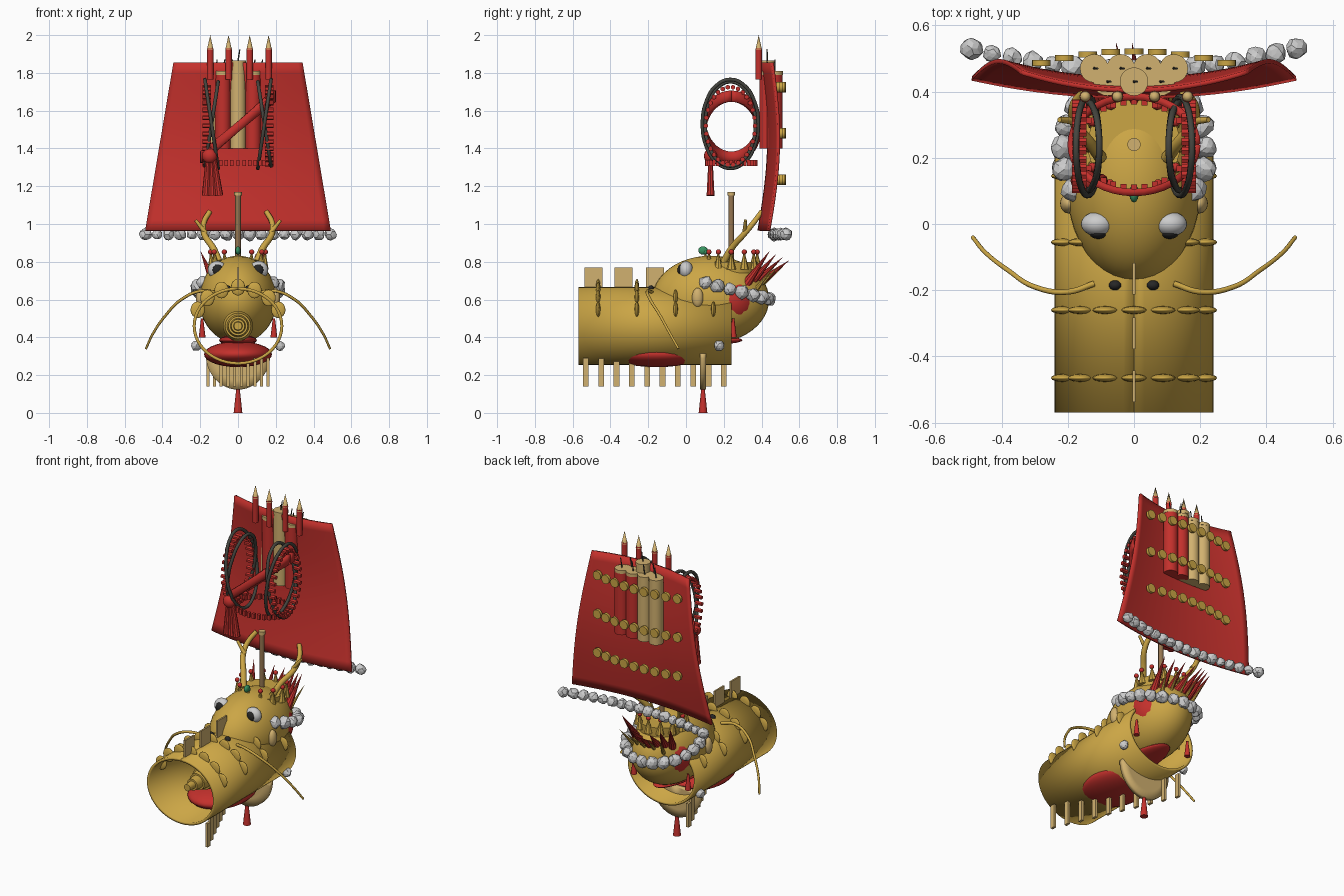
import bpy, random
from math import sin, cos, pi, radians
from mathutils import Vector

if "Cube" in bpy.data.objects:
    bpy.data.objects.remove(bpy.data.objects["Cube"])
random.seed(4)

def mat(name, c):
    m = bpy.data.materials.new(name)
    m.diffuse_color = (*c, 1)
    m.use_nodes = True
    m.node_tree.nodes["Principled BSDF"].inputs["Base Color"].default_value = m.diffuse_color
    return m
GOLD = mat("gold", (.6, .38, .06)); RED = mat("red", (.55, .03, .025)); TAN = mat("tan", (.64, .44, .16))
WHITE = mat("white", (.8, .8, .8)); BLACK = mat("black", (.02, .02, .02)); DARK = mat("dark_cord", (.06, .06, .05))
BROWN = mat("wood", (.3, .18, .08)); GREEN = mat("green", (.04, .3, .12))

def done(name, m, smooth=True):
    o = bpy.context.object
    o.name = name
    o.data.materials.append(m)
    if smooth:
        bpy.ops.object.shade_smooth_by_angle(angle=radians(35))
    return o

def ball(name, p, s, m, seg=24, rings=14):
    bpy.ops.mesh.primitive_uv_sphere_add(segments=seg, ring_count=rings, radius=1, location=p)
    bpy.context.object.scale = s if isinstance(s, tuple) else (s, s, s)
    return done(name, m)

def rod(name, a, b, r1, r2, m, n=12):
    a, b = Vector(a), Vector(b)
    d = b - a
    bpy.ops.mesh.primitive_cone_add(vertices=n, radius1=r1, radius2=r2, depth=d.length, location=(a + b) / 2,
                                    rotation=d.to_track_quat('Z', 'Y').to_euler())
    return done(name, m)

def box(name, p, s, m):
    bpy.ops.mesh.primitive_cube_add(size=1, location=p)
    bpy.context.object.scale = s
    return done(name, m, False)

def fluff(name, p, r):
    # lumpy faceted tuft
    bpy.ops.mesh.primitive_ico_sphere_add(subdivisions=2, radius=r, location=p)
    for v in bpy.context.object.data.vertices:
        v.co *= random.uniform(.86, 1.08)
    return done(name, WHITE, False)

def tube(name, pts, r, m, taper=1, cyclic=False):
    c = bpy.data.curves.new(name, 'CURVE')
    c.dimensions = '3D'
    c.bevel_depth, c.bevel_resolution, c.resolution_u = r, 2, 6
    c.use_fill_caps = True
    s = c.splines.new('BEZIER')
    s.bezier_points.add(len(pts) - 1)
    for i, (b, p) in enumerate(zip(s.bezier_points, pts)):
        b.co = p
        b.handle_left_type = b.handle_right_type = 'AUTO'
        b.radius = 1 + (taper - 1) * i / (len(pts) - 1)
    s.use_cyclic_u = cyclic
    o = bpy.data.objects.new(name, c)
    bpy.context.collection.objects.link(o)
    c.materials.append(m)
    return o

def sheet(name, f, nu, nv, m, thick):
    vs = [f(i / nu, j / nv) for j in range(nv + 1) for i in range(nu + 1)]
    w = nu + 1
    fs = [(j*w+i, j*w+i+1, j*w+w+i+1, j*w+w+i) for j in range(nv) for i in range(nu)]
    me = bpy.data.meshes.new(name)
    me.from_pydata(vs, [], fs)
    o = bpy.data.objects.new(name, me)
    bpy.context.collection.objects.link(o)
    bpy.context.view_layer.objects.active = o
    bpy.ops.object.select_all(action='DESELECT')
    o.select_set(True)
    done(name, m)
    s = o.modifiers.new("thickness", 'SOLIDIFY')
    s.thickness, s.offset = thick, 0
    return o

# hollow snout, with scale rows, fins and nostrils
sheet("snout", lambda u, v: (.232*sin(2*pi*u), -.57 + .81*v, .46 + .198*cos(2*pi*u)), 48, 1, GOLD, .016)
for y in (-.465, -.26, -.055, .145):
    for k in range(-3, 4):
        a = k * .38
        ball("snout_scale", (.235*sin(a), y, .46 + .205*cos(a)), (.038, .012, .044), GOLD, 12, 8)
for y in (-.49, -.33, -.165):
    box("snout_fin", (0, y, .71), (.01, .095, .12), TAN)

# head, mane ball and inner mouth
ball("head", (0, .13, .6), (.205, .31, .232), GOLD, 40, 24)
ball("back_of_head", (0, .235, .6), (.195, .165, .172), RED, 32, 20)
ball("tongue_base", (0, -.155, .31), (.18, .24, .068), RED, 32)
ball("tongue", (0, 0, .385), (.1, .3, .03), RED, 32)
for i, r in enumerate((.08, .06, .042, .025)):
    rod("throat_ring", (0, -.3 - .05*i, .46), (0, -.36 - .05*i, .46), r, r*.85, GOLD, 24)

# diagonal row of lower teeth
for i in range(10):
    t = i / 9
    box("lower_tooth", (.16 - .32*t, -.53 + .73*t, .215), (.016, .03, .15), TAN)

# half-disc jaw plate and goatee
def jaw(u, v):
    a = pi * (1 + u)
    return (.172*v*cos(a), .09, .315 + .192*v*sin(a))
sheet("jaw_plate", jaw, 24, 4, TAN, .03)
rod("goatee", (0, .09, 0), (0, .09, .13), .023, .009, RED, 12)

for s in (-1, 1):
    ball("nostril", (s*.057, -.185, .658), (.019, .015, .018), BLACK, 16, 10)
    ball("eye", (s*.11, 0, .757), (.05, .037, .047), WHITE)
    ball("pupil", (s*.108, -.028, .757), (.027, .017, .03), BLACK)
    ball("ear", (s*.198, .062, .61), (.025, .03, .052), TAN)
    rod("ear_tassel", (s*.19, .25, .4), (s*.19, .25, .5), .018, .006, RED)
    fluff("cheek_fluff", (s*.222, .175, .355), .028)
    tube("whisker", [(s*.12, -.18, .64), (s*.2, -.205, .645), (s*.3, -.19, .6),
                     (s*.38, -.14, .52), (s*.45, -.085, .42), (s*.487, -.04, .34)], .009, GOLD, .7)
    tube("antler", [(s*.1, .2, .8), (s*.13, .24, .87), (s*.18, .31, .95), (s*.18, .36, 1.01),
                    (s*.15, .4, 1.065)], .019, GOLD, .7)
    rod("antler_branch", (s*.17, .31, .95), (s*.225, .315, 1.02), .013, .008, GOLD)

# crown with beaded points, gem and pole
rod("crown", (0, .24, .74), (0, .24, .8), .135, .14, GOLD, 32)
for i in range(12):
    a = 2*pi*i/12
    x, y = .137*cos(a), .24 + .137*sin(a)
    rod("crown_point", (x, y, .76), (x*1.05, y, .84), .025, .005, GOLD, 8)
    ball("crown_bead", (x*1.06, y, .852), .014, GREEN if i == 9 else RED, 12, 8)
ball("forehead_gem", (0, .09, .86), (.014, .025, .022), GREEN, 12, 8)
rod("pole", (0, .24, .78), (0, .24, 1.16), .015, .015, BROWN, 16)
rod("pole_cap", (0, .24, 1.15), (0, .24, 1.17), .02, .02, TAN, 16)

# swept-back spikes behind the crown
for i in range(8):
    t = i/7*2 - 1
    rod("mane_spike", (t*.12, .37 - .06*abs(t), .67), (t*.17 - .03, .565 - .12*abs(t), .8 + .06*abs(t)), .028, 0, RED, 10)
for i in range(5):
    t = i/2 - 1
    rod("gold_spike", (t*.1, .36, .64), (t*.14, .52 - .05*abs(t), .78), .015, 0, GOLD, 8)

# fluffy collar round the back of the head
for i in range(15):
    a = radians(-32 + 244*i/14)
    x, y = .218*cos(a), .22 + .22*sin(a)
    fluff("collar_fluff", (x, y, .69 - .26*(y - .1)), random.uniform(.034, .042))

# cape, hem fluff and coin rows
def cape(u, v):
    t = 2*u - 1
    return (t*(.49 - .15*v), .385 + .055*t*t + .042*sin(pi*v) + .018*v, .965 + .89*v)
sheet("cape", cape, 28, 16, RED, .014)
for i in range(17):
    x = -.49 + .98*i/16
    fluff("hem_fluff", (x, .465 + .065*(x/.49)**2, .945), random.uniform(.027, .036))
for z in (1.725, 1.48, 1.235):
    for i in range(9):
        x = -.28 + .07*i
        y = .525 - .035*(x/.28)**2
        rod("coin", (x, y - .013, z), (x, y + .005, z), .028, .028, GOLD, 16)

# bundled firecracker tubes and candles
for i, (x, y) in enumerate([(-.08, .43), (0, .43), (.08, .43), (-.12, .47), (-.04, .47), (.04, .47), (.12, .47)]):
    top = 1.865 if i == 1 else 1.81
    m = TAN if i in (1, 3, 4) else RED
    rod("firecracker", (x, y, 1.4), (x, y, top - .02), .042, .042, m, 20)
    rod("firecracker_cap", (x, y, top - .02), (x, y, top), .043, .043, TAN, 20)
    rod("fuse", (x, y, top), (x + .01, y, top + .06), .004, .003, DARK, 6)
for x in (-.147, -.05, .062, .162):
    rod("candle", (x, .385, 1.765), (x, .385, 1.93), .017, .017, RED, 16)
    rod("flame", (x, .385, 1.92), (x, .385, 2), .018, 0, TAN, 12)

# hanging cord hoops with cracker strings
for s in (-1, 1):
    for k in (0, 1):
        tube("cord_hoop", [(s*(.14 + .035*sin(a) * (1 - 2*k)), .235 + (.148 - .015*k)*cos(a), 1.53 + (.235 - .012*k)*sin(a))
                           for a in (2*pi*j/12 for j in range(12))], .01, DARK, 1, True)
    for j in range(30):
        a = 2*pi*j/30
        o = rod("small_cracker", (s*.165 - .022, .235 + .13*cos(a), 1.52 + .205*sin(a)),
                (s*.165 + .022, .235 + .13*cos(a), 1.52 + .205*sin(a)), .013, .013, RED, 6)

# ring of beads below the hoops
for j in range(32):
    a = 2*pi*j/32
    box("ring_bead", (.165*cos(a), .24 + .13*sin(a), 1.322), (.018, .018, .032), RED)

# slanted sash with knot and tails
def sash(u, v):
    a = 2*pi*u
    x = .19*cos(a)
    return (x, .24 + .145*sin(a), 1.515 + .85*x + .06*(v - .5))
sheet("sash", sash, 40, 2, RED, .022)
ball("sash_knot", (-.15, .13, 1.36), (.04, .035, .04), RED, 16, 10)
for x in (-.17, -.135, -.1):
    rod("sash_tail", (x*.5 - .075, .13, 1.34), (x, .13, 1.15), .012, .022, RED, 10)
